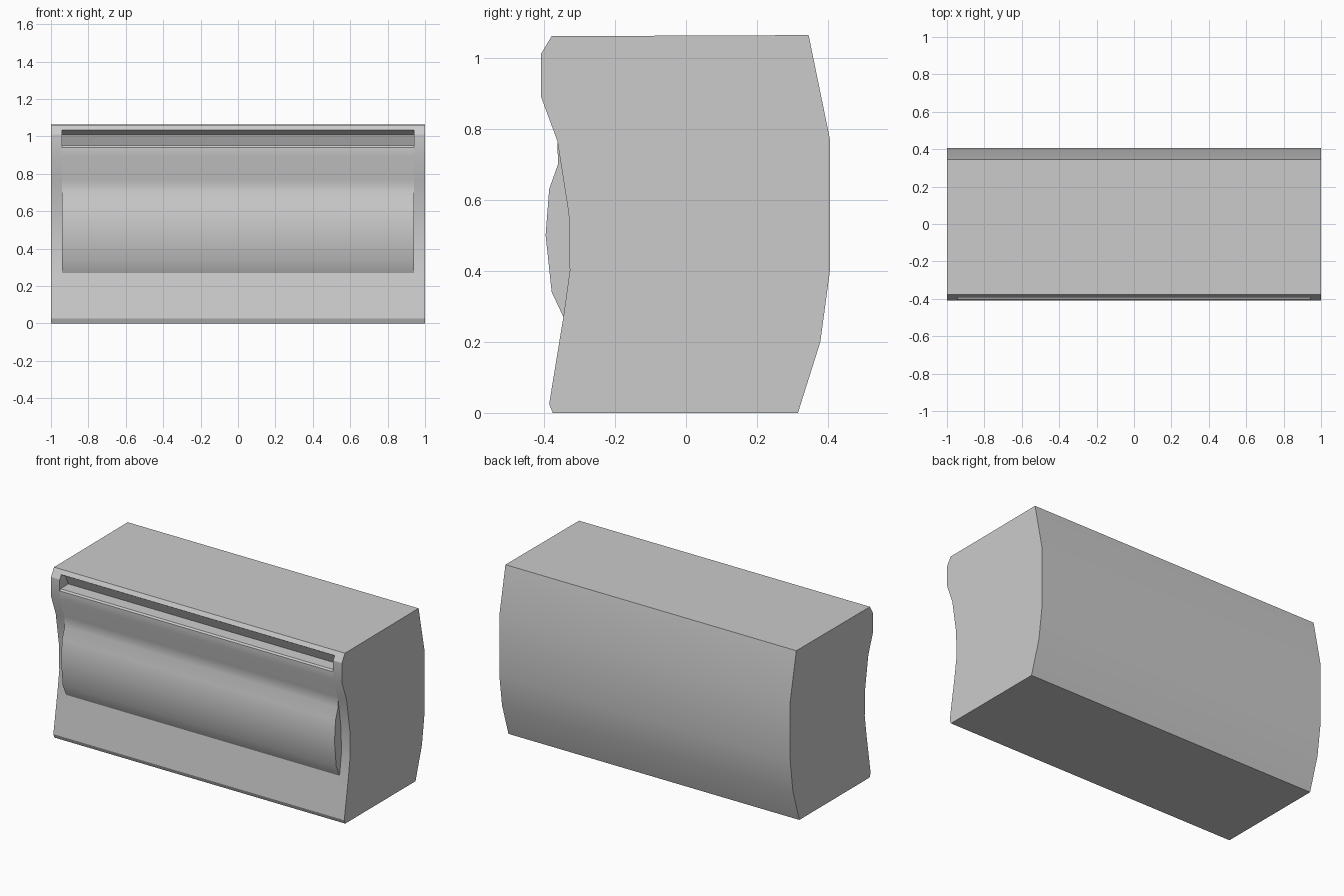
import bpy
import bmesh
import math

cube = bpy.data.objects.get("Cube")
if cube:
    bpy.data.objects.remove(cube, do_unlink=True)

HALF = 1.0     # half of full length
INNER = 0.94   # where the end panels start

grey = bpy.data.materials.new("plain grey")
grey.use_nodes = True
colour = (0.6, 0.6, 0.6, 1)
grey.diffuse_color = colour
grey.node_tree.nodes["Principled BSDF"].inputs["Base Color"].default_value = colour


def extrude_profile(name, profile, x0, x1):
    """Sweep a closed (y, z) outline along x and smooth its gentle bends."""
    bm = bmesh.new()
    face = bm.faces.new([bm.verts.new((x0, y, z)) for y, z in profile])
    swept = bmesh.ops.extrude_face_region(bm, geom=[face])["geom"]
    moved = [v for v in swept if isinstance(v, bmesh.types.BMVert)]
    bmesh.ops.translate(bm, verts=moved, vec=(x1 - x0, 0, 0))
    bmesh.ops.recalc_face_normals(bm, faces=bm.faces)
    mesh = bpy.data.meshes.new(name)
    bm.to_mesh(mesh)
    bm.free()
    mesh.materials.append(grey)
    obj = bpy.data.objects.new(name, mesh)
    bpy.context.collection.objects.link(obj)
    bpy.ops.object.select_all(action="DESELECT")
    obj.select_set(True)
    bpy.context.view_layer.objects.active = obj
    bpy.ops.object.shade_smooth_by_angle(angle=math.radians(30))
    return obj


# Outline shared by every part: base, curved back, top, rounded front rim
shell = [(-0.385, 0.025), (-0.375, 0), (0.315, 0), (0.378, 0.2), (0.405, 0.4),
         (0.405, 0.77), (0.345, 1.063), (-0.378, 1.06)]
rim = [(-0.408, 1.01), (-0.408, 0.89), (-0.362, 0.765)]

# Front of the end panels curves inward
hollow = [(-0.33, 0.56), (-0.327, 0.4), (-0.345, 0.27)]

# Front of the middle has a grip slot and a soft bulge
slot = [(-0.393, 1.035), (-0.35, 1.01), (-0.325, 0.952), (-0.4, 0.95),
        (-0.408, 0.94)]
bulge = [(-0.36, 0.7), (-0.385, 0.63), (-0.395, 0.5), (-0.378, 0.34),
         (-0.345, 0.27)]

extrude_profile("main_body", shell + slot + rim[1:] + bulge, -INNER, INNER)
for side, name in ((1, "left_end_panel"), (-1, "right_end_panel")):
    extrude_profile(name, shell + rim + hollow, side * INNER, side * HALF)
